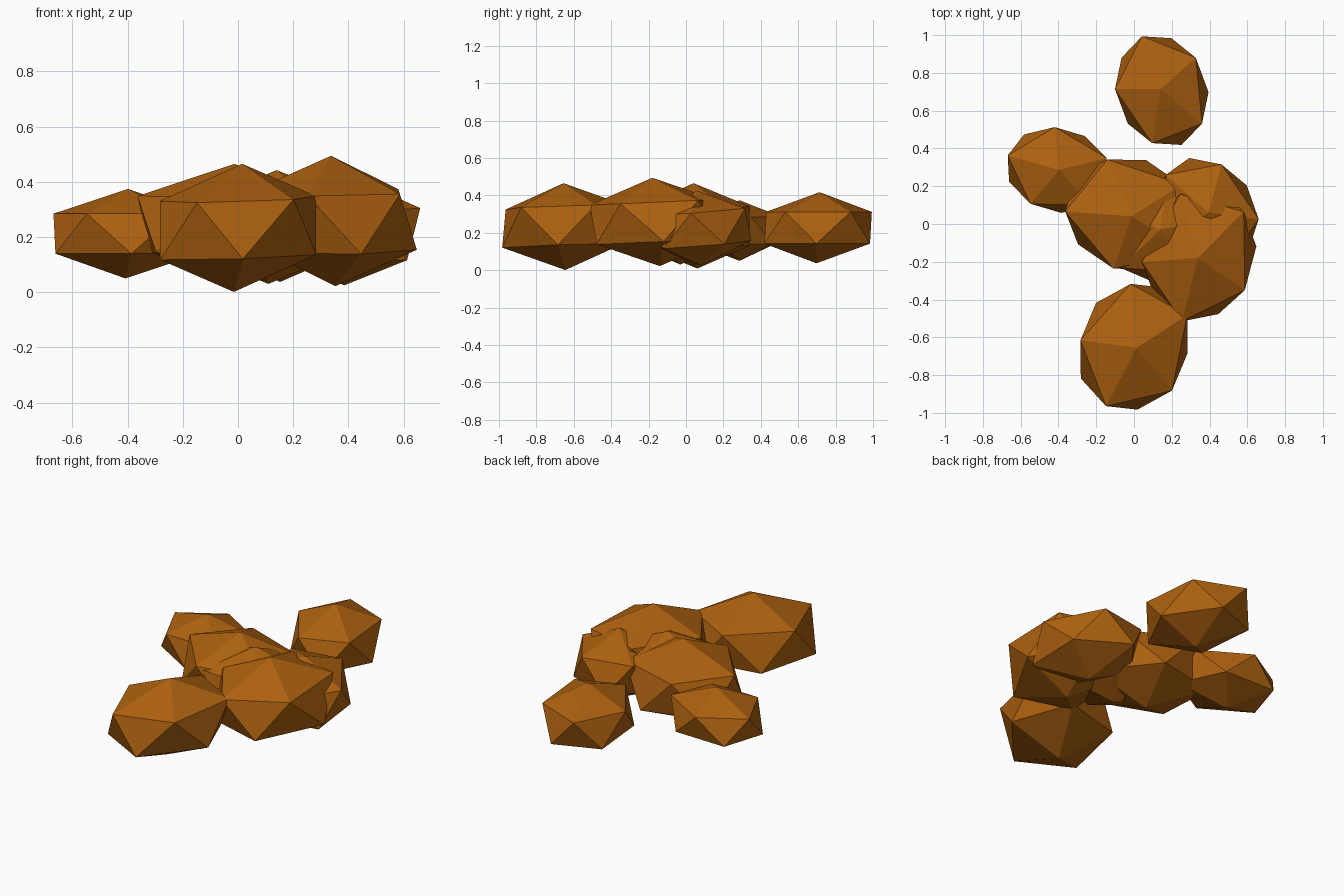
import bpy
import bmesh
from mathutils import Matrix, Vector

if "Cube" in bpy.data.objects:
    bpy.data.objects.remove(bpy.data.objects["Cube"], do_unlink=True)

# One earthy brown for every stone
brown = bpy.data.materials.new("rust_brown")
brown.use_nodes = True
colour = (0.42, 0.12, 0.005, 1)
brown.diffuse_color = colour
brown.node_tree.nodes["Principled BSDF"].inputs["Base Color"].default_value = colour

RING = 0.8944  # radius of an icosahedron's vertex ring


def stone(name, centre, along, across, up):
    """Faceted stone: an icosahedron stretched along three leaning axes."""
    axes = [Vector(along) / RING, Vector(across) / RING, Vector(up)]
    stretch = Matrix(axes).transposed().to_4x4()
    bm = bmesh.new()
    bmesh.ops.create_icosphere(bm, subdivisions=1, radius=1, matrix=stretch)
    bmesh.ops.recalc_face_normals(bm, faces=bm.faces)
    mesh = bpy.data.meshes.new(name)
    bm.to_mesh(mesh)
    bm.free()
    mesh.materials.append(brown)
    obj = bpy.data.objects.new(name, mesh)
    obj.location = centre
    bpy.context.collection.objects.link(obj)


# Outlying stones
stone("front_stone", (0.0, -0.65, 0.233),
      (0.275, 0.17, 0.012), (-0.115, 0.297, 0.005), (0.015, -0.005, 0.232))
stone("back_stone", (0.147, 0.706, 0.227),
      (0.182, 0.171, 0), (-0.167, 0.243, 0), (-0.005, 0.008, 0.19))
stone("right_stone", (-0.403, 0.286, 0.212),
      (0.256, 0.063, 0), (-0.103, 0.218, 0), (0.005, 0, 0.162))

# Heaped stones in the middle
stone("left_stone", (0.345, -0.16, 0.258),
      (0.239, 0.234, 0.01), (-0.18, 0.267, 0.012), (-0.008, -0.02, 0.236))
stone("centre_stone", (-0.022, 0.051, 0.237),
      (0.27, 0.163, -0.008), (-0.218, 0.257, 0.005), (0.01, -0.01, 0.228))
stone("back_left_stone", (0.39, 0.07, 0.225),
      (0.268, -0.04, -0.01), (-0.013, 0.276, 0.02), (0.005, -0.01, 0.2))
stone("buried_stone", (0.125, -0.03, 0.236),
      (0.29, 0.06, 0), (-0.05, 0.26, 0), (0.015, 0, 0.206))
